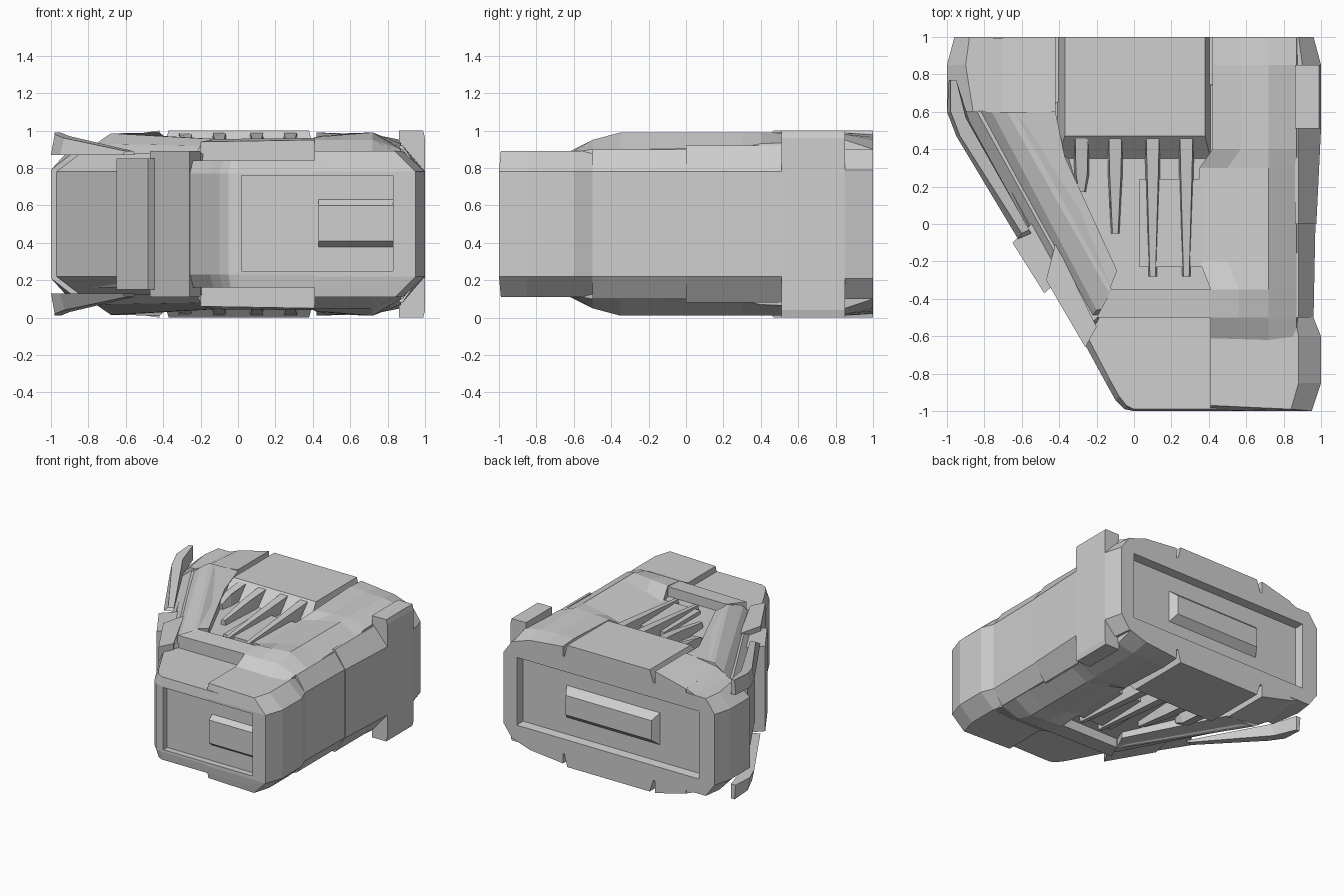
import bpy, bmesh

old = bpy.data.objects.get("Cube")
if old:
    bpy.data.objects.remove(old, do_unlink=True)

grey = bpy.data.materials.new("light_grey")
grey.use_nodes = True
COLOUR = (0.62, 0.62, 0.62, 1)
grey.diffuse_color = COLOUR
grey.node_tree.nodes["Principled BSDF"].inputs["Base Color"].default_value = COLOUR


def add_loft(bm, rings):
    """Skin a stack of rings of 3D points and cap both ends."""
    rows = [[bm.verts.new(p) for p in ring] for ring in rings]
    n = len(rows[0])
    for a, b in zip(rows, rows[1:]):
        for i in range(n):
            j = (i + 1) % n
            bm.faces.new((a[i], a[j], b[j], b[i]))
    bm.faces.new(rows[0][::-1])
    bm.faces.new(rows[-1])


def finish(name, bm):
    bmesh.ops.recalc_face_normals(bm, faces=bm.faces)
    mesh = bpy.data.meshes.new(name)
    bm.to_mesh(mesh)
    bm.free()
    mesh.materials.append(grey)
    obj = bpy.data.objects.new(name, mesh)
    bpy.context.collection.objects.link(obj)
    return obj


def flip(ring):
    return [(x, y, 1 - z) for x, y, z in ring]


def level(outline, z):
    return [(x, y, z) for x, y in outline]


def rect(x0, x1, y0, y1):
    return [(x0, y0), (x1, y0), (x1, y1), (x0, y1)]


def body(name, *levels):
    """Solid through the middle, symmetric about half height."""
    bm = bmesh.new()
    up = [level(o, z) for o, z in levels]
    add_loft(bm, [flip(r) for r in reversed(up)] + up)
    return finish(name, bm)


def plates(name, *rings):
    """Raised part on the top with its twin on the underside."""
    bm = bmesh.new()
    add_loft(bm, rings)
    add_loft(bm, [flip(r) for r in rings])
    return finish(name, bm)


def raised(name, top, z0):
    """Plate with a sloping top and straight walls down to z0."""
    return plates(name, [(x, y, z0) for x, y, z in top], top)


def wall_loft(name, *rings):
    bm = bmesh.new()
    add_loft(bm, rings)
    return finish(name, bm)


def xz_ring(x0, x1, z0, z1, y):
    return [(x0, y, z0), (x1, y, z0), (x1, y, z1), (x0, y, z1)]


# Main wedge-shaped core with a rounded front corner
core = body("core",
            ([(0, -1), (.95, -1), (.95, -.5), (.95, .9), (-.95, .9), (-.94, .6),
              (-.15, -.85), (-.1, -.94), (-.05, -.99)], .77),
            ([(0, -.99), (.88, -.99), (.88, -.5), (.88, .9), (-.9, .9), (-.88, .6),
              (-.13, -.83), (-.08, -.92), (-.04, -.97)], .84))

# Upper and lower hull steps
body("hull",
     ([(-.25, -.62), (-.2, -.5), (.96, -.5), (.97, .88), (-.97, .88), (-.97, .6)], .78),
     ([(-.22, -.52), (-.18, -.49), (.87, -.49), (.87, .88), (-.88, .88), (-.84, .6)], .88))

# Octagonal front corner
corner = body("front_corner",
              ([(.41, -1), (.95, -1), (1, -.85), (1, -.6), (.96, -.5), (.41, -.5)], .78),
              ([(.41, -.97), (.84, -.99), (.88, -.85), (.88, -.6), (.86, -.5), (.41, -.5)], .89))

# Rear frame
rear = body("rear_frame",
            ([(-1, .6), (-1, .85), (-.96, 1), (.96, 1), (1, .85), (1, .8)], .79),
            ([(-.86, .6), (-.9, .85), (-.88, 1), (.88, 1), (.9, .85), (.9, .8)], .9))

# Recesses in the front and rear faces
front_cut = wall_loft("front_recess_cutter",
                      xz_ring(.02, .83, .25, .76, -1.1), xz_ring(.02, .83, .25, .76, -.95))
rear_cut = wall_loft("rear_recess_cutter",
                     xz_ring(-.83, .85, .21, .79, 1.1), xz_ring(-.81, .83, .23, .77, .93))
for target, cutter in ((core, front_cut), (corner, front_cut), (rear, rear_cut)):
    mod = target.modifiers.new("recess", "BOOLEAN")
    mod.operation = "DIFFERENCE"
    mod.solver = "EXACT"
    mod.object = cutter
for cutter in (front_cut, rear_cut):
    cutter.hide_render = True
    cutter.hide_viewport = True

# Raised bars inside the recesses
wall_loft("front_bar", xz_ring(.43, .83, .37, .64, -.94), xz_ring(.43, .83, .41, .6, -.99))
wall_loft("rear_bar", xz_ring(-.42, .44, .36, .64, .92), xz_ring(-.38, .4, .42, .58, .99))

# Sloped ridge along the slanted side: outer slope up to a crest, inner slope to the floor
crest = [(-.67, .6, .99), (-.13, -.35, .95)]
plates("slanted_ridge_outer",
       [(-.84, .6, .86), (-.23, -.5, .86), (-.08, -.45, .86), (-.4, .6, .86)],
       [(-.76, .6, .93), (-.2, -.46, .92), (-.1, -.44, .94), (-.5, .6, .94)],
       [(-.68, .6, .985), (-.14, -.36, .955), (-.12, -.35, .955), (-.64, .6, .985)])
raised("slanted_ridge_inner",
       [(-.66, .6, .985), (-.13, -.35, .955), (-.09, -.25, .93), (-.37, .36, .95), (-.42, .6, .99)], .86)
raised("front_ridge",
       [(-.2, -.5, .94), (.41, -.5, .95), (.41, -.35, .96), (-.12, -.35, .955)], .82)

# Rear top panels, falling away towards both corners
raised("rear_left_panel", [(-.7, .6, .96), (-.42, .6, 1), (-.42, 1, 1), (-.7, 1, .93)], .85)
raised("rear_left_corner", [(-.9, .6, .85), (-.7, .6, .96), (-.7, .995, .93), (-.9, .995, .85)], .8)
plates("rear_centre_panel", level(rect(-.41, .41, .35, 1), .88),
       level(rect(-.37, .38, .47, 1), 1))

# Right deck: one surface ramping up from the front corner and running to the rear
stations = [(-.62, .41, .885, .89, .88), (-.5, .41, .95, .95, .9), (-.35, .41, .965, .99, .9),
            (-.2, .35, .905, .99, .9), (.3, .35, .905, .99, .91), (.4, .42, .97, .99, .93),
            (.85, .42, .99, .98, .95), (1, .42, .98, .95, .9)]
plates("right_deck",
       *[[(x, y, .84), (.88, y, .84), (.87, y, outer), (.72, y, middle),
          (x + .15, y, (inner + middle) / 2), (x, y, inner)]
         for y, x, inner, middle, outer in stations])

# Centre floor panel
raised("centre_floor", level(rect(.03, .4, -.23, .24), .91), .87)

# Four tapering ribs
for number, (x, tip) in enumerate(((-.28, .17), (-.1, -.05), (.1, -.28), (.28, -.28))):
    plates("rib_%d" % (number + 1),
           level([(x - .045, .52), (x + .045, .52), (x + .04, .25), (x + .025, tip),
                  (x - .025, tip), (x - .04, .25)], .86),
           [(x - .035, .5, .99), (x + .035, .5, .99), (x + .03, .27, .97), (x + .015, tip, .92),
            (x - .015, tip, .92), (x - .03, .27, .97)])

# Flat side: tall block and lower side armour
body("side_block", (rect(.86, 1, .51, .85), .96), (rect(.86, .99, .51, .85), 1))
body("side_plate", ([(.9, 0), (.975, 0), (1, .51), (.9, .51)], .78),
     (rect(.86, .88, 0, .51), .92))
body("side_plate_front", ([(.9, -.5), (.96, -.5), (.97, 0), (.9, 0)], .78),
     (rect(.86, .88, -.5, 0), .9))

# Slanted side: thin fins along the upper and lower edges
plates("slanted_fin",
       level([(-1, .6), (-.95, .47), (-.62, -.08), (-.55, -.05), (-.88, .55), (-.95, .77), (-.99, .77)], .87),
       [(-.98, .6, .98), (-.93, .47, .96), (-.6, -.05, .89), (-.56, -.03, .89),
        (-.9, .57, .97), (-.95, .77, .99), (-.98, .77, .99)])

# Slanted side: armour plates on the wall
body("slanted_plate", ([(-.65, -.1), (-.48, -.37), (-.4, -.3), (-.45, 0), (-.55, 0)], .85))
body("slanted_band", ([(-.47, -.3), (-.26, -.66), (-.2, -.55), (-.42, -.1)], .89))
